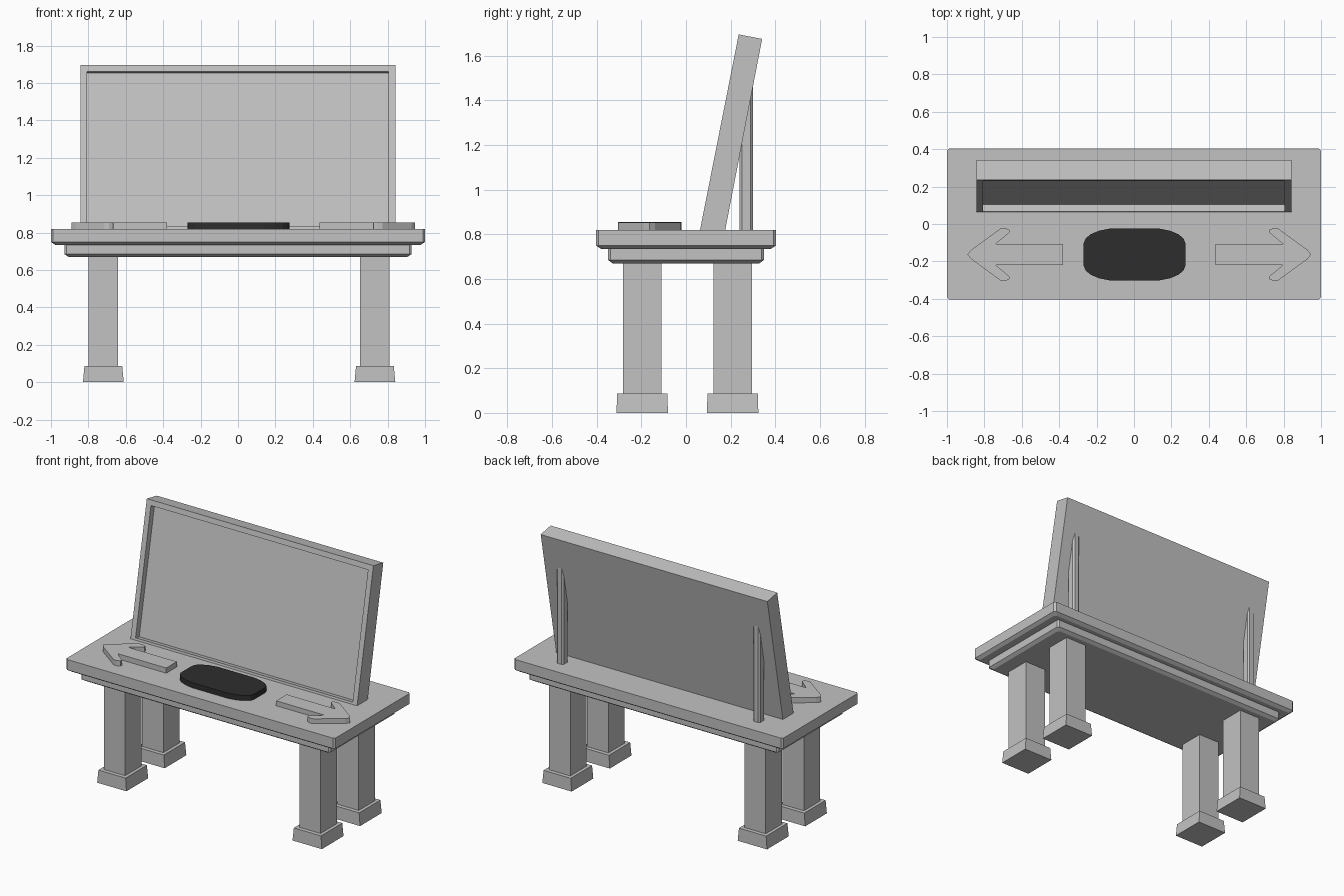
import bpy, bmesh
from mathutils import Vector

if "Cube" in bpy.data.objects:
    bpy.data.objects.remove(bpy.data.objects["Cube"])


def material(name, value):
    m = bpy.data.materials.new(name)
    m.diffuse_color = (value, value, value, 1)
    m.use_nodes = True
    m.node_tree.nodes["Principled BSDF"].inputs["Base Color"].default_value = m.diffuse_color
    return m


GREY = material("light_grey", 0.54)
DARK = material("near_black", 0.027)


def finish(name, bm, mat):
    bmesh.ops.recalc_face_normals(bm, faces=bm.faces)
    me = bpy.data.meshes.new(name)
    bm.to_mesh(me)
    bm.free()
    me.materials.append(mat)
    ob = bpy.data.objects.new(name, me)
    bpy.context.collection.objects.link(ob)
    return ob


def loft(name, rings, mat=GREY):
    """Join stacked rings of 3D points and cap both ends."""
    bm = bmesh.new()
    loops = [[bm.verts.new(p) for p in ring] for ring in rings]
    n = len(loops[0])
    for a, b in zip(loops, loops[1:]):
        for i in range(n):
            j = (i + 1) % n
            bm.faces.new((a[i], a[j], b[j], b[i]))
    bm.faces.new(loops[0])
    bm.faces.new(loops[-1])
    return finish(name, bm, mat)


def rect(cx, cy, hx, hy, z, cut=0.0):
    """Rectangle ring, with optional cut corners."""
    pts = []
    for sx, sy in ((1, 1), (-1, 1), (-1, -1), (1, -1)):
        if cut:
            a = (cx + sx * hx, cy + sy * (hy - cut), z)
            b = (cx + sx * (hx - cut), cy + sy * hy, z)
            pts += [a, b] if sx * sy > 0 else [b, a]
        else:
            pts.append((cx + sx * hx, cy + sy * hy, z))
    return pts


def prism(name, outline, z0, z1, mat=GREY):
    return loft(name, [[(x, y, z) for x, y in outline] for z in (z0, z1)], mat)


# Table top and the smaller slab under it, bottom edges chamfered
for name, hx, hy, z0, z1 in (("table_top", 1.0, 0.403, 0.735, 0.82),
                             ("under_slab", 0.928, 0.35, 0.67, 0.737)):
    loft(name, [rect(0, 0, hx - 0.022, hy - 0.022, z0, 0.012),
                rect(0, 0, hx, hy, z0 + 0.015, 0.012),
                rect(0, 0, hx, hy, z1, 0.012)])

# Legs and feet
for side, x in (("left", -0.72), ("right", 0.732)):
    for end, y in (("front", -0.196), ("back", 0.209)):
        loft(f"leg_{end}_{side}", [rect(x, y, 0.079, 0.086, z) for z in (0.08, 0.68)])
        loft(f"foot_{end}_{side}", [rect(x, y, 0.109, 0.115, 0),
                                    rect(x, y, 0.101, 0.113, 0.086)])

# Leaning panel with a recessed front
profile = [(0.059, 0.80), (0.236, 1.695), (0.341, 1.675), (0.172, 0.80)]
panel = loft("panel", [[(x, y, z) for y, z in profile] for x in (-0.843, 0.841)])
bm = bmesh.new()
bm.from_mesh(panel.data)
bm.faces.ensure_lookup_table()
front = min(bm.faces, key=lambda f: f.normal.y)
bmesh.ops.inset_region(bm, faces=[front], thickness=0.05)
inward = Vector(front.normal) * -0.04
new = bmesh.ops.extrude_discrete_faces(bm, faces=[front])["faces"][0]
bmesh.ops.translate(bm, verts=list(new.verts), vec=inward)
bm.to_mesh(panel.data)
bm.free()

# Props behind the panel, tops cut along its slope
for side, x in (("left", -0.73), ("right", 0.73)):
    low = rect(x, 0.27, 0.026, 0.03, 0.81, 0.01)
    top = [(px, py, 1.19 + (py - 0.24) * 4.9) for px, py, _ in low]
    loft(f"prop_{side}", [low, top])

# Dark rounded pad
quarter = [(0.272, -0.06), (0.272, 0.06), (0.262, 0.085), (0.235, 0.108),
           (0.19, 0.127), (0.135, 0.138)]
right = [(x, -y) for x, y in reversed(quarter[2:])] + quarter
outline = [(x, y) for x, y in right] + [(-x, y) for x, y in reversed(right)]
prism("pad", [(x + 0.003, y - 0.163) for x, y in outline], 0.815, 0.855, DARK)

# Arrow plates pointing outward
half = [(0.89, 0.0), (0.87, 0.025), (0.715, 0.138), (0.69, 0.142), (0.667, 0.132),
        (0.665, 0.118), (0.74, 0.056), (0.38, 0.056)]
arrow = half + [(x, -y) for x, y in reversed(half[1:])]
for side, s, shift, h in (("left", -1, 0, 0.855), ("right", 1, 0.057, 0.853)):
    prism(f"arrow_{side}", [(s * (x + shift), y - 0.163) for x, y in arrow], 0.815, h)
